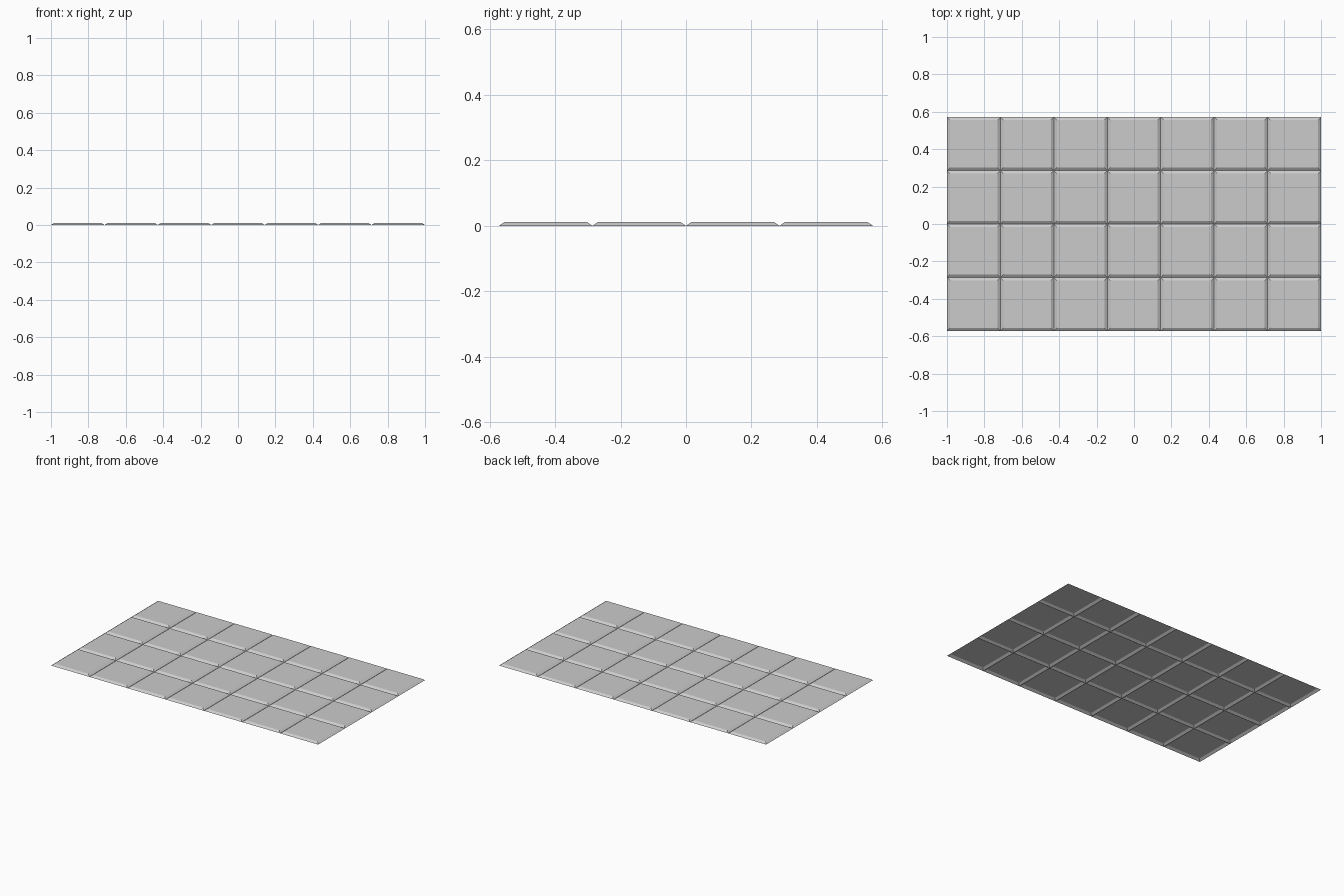
import bpy

if "Cube" in bpy.data.objects:
    bpy.data.objects.remove(bpy.data.objects["Cube"])

COLS, ROWS = 7, 4
TILE = 2.0 / COLS
INSET = 0.016
HEIGHT = 0.011


def square(cx, cy, half, z):
    return [(cx + sx * half, cy + sy * half, z)
            for sx, sy in ((-1, -1), (1, -1), (1, 1), (-1, 1))]


def add_tile(name, cx, cy):
    # Open-bottomed tile: flat top with four chamfered sides
    verts = square(cx, cy, TILE / 2, 0) + square(cx, cy, TILE / 2 - INSET, HEIGHT)
    faces = [(4, 5, 6, 7)]
    faces += [(i, (i + 1) % 4, 4 + (i + 1) % 4, 4 + i) for i in range(4)]
    mesh = bpy.data.meshes.new(name)
    mesh.from_pydata(verts, [], faces)
    obj = bpy.data.objects.new(name, mesh)
    bpy.context.collection.objects.link(obj)


# Floor grid, 7 by 4 tiles
for r in range(ROWS):
    for c in range(COLS):
        add_tile(f"floor_tile_{r + 1}_{c + 1}",
                 (c - (COLS - 1) / 2) * TILE,
                 (r - (ROWS - 1) / 2) * TILE)
